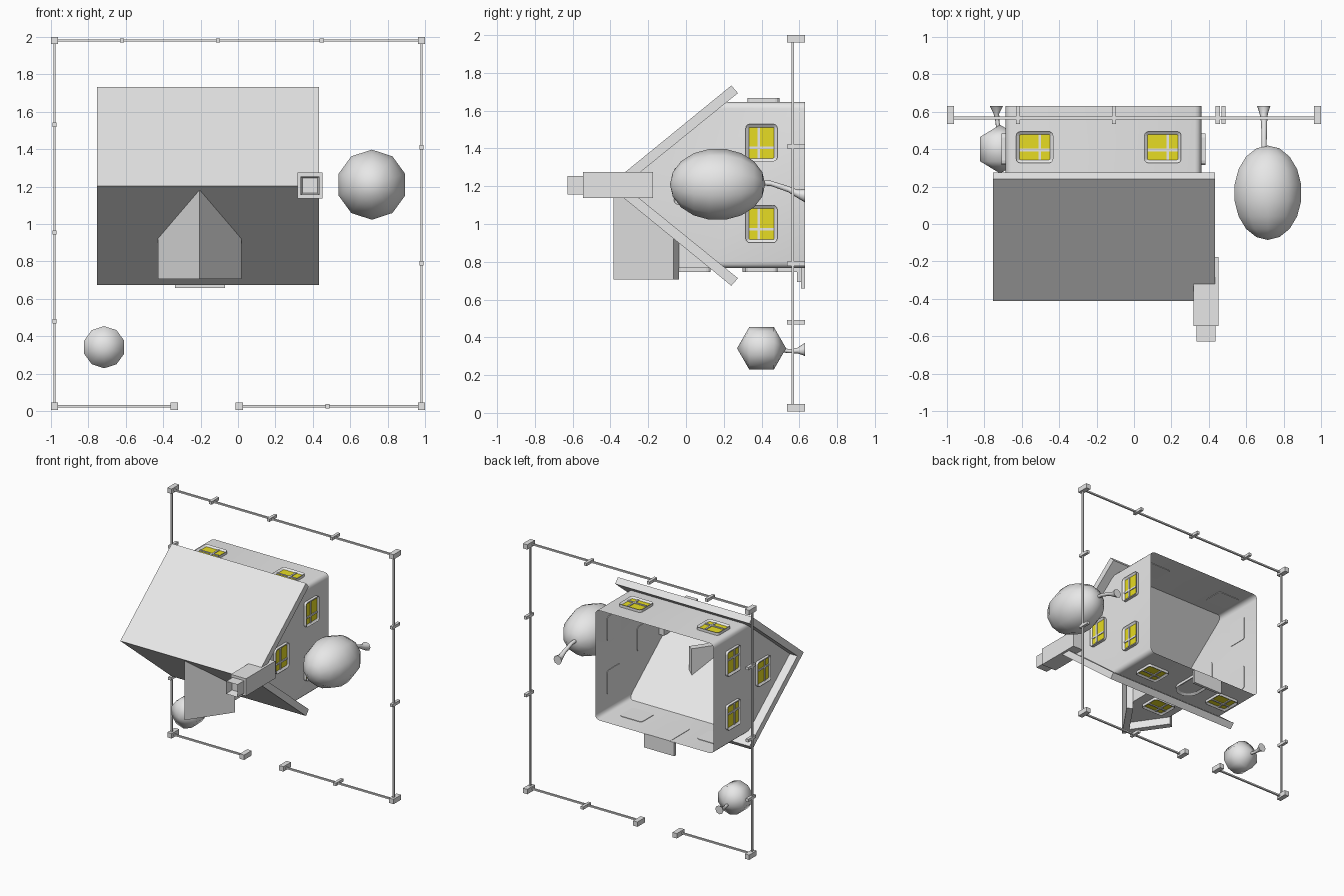
import bpy, bmesh, math
from mathutils import Matrix, Vector

if "Cube" in bpy.data.objects:
    bpy.data.objects.remove(bpy.data.objects["Cube"])


def material(name, rgb):
    m = bpy.data.materials.new(name)
    m.use_nodes = True
    m.diffuse_color = (*rgb, 1)
    m.node_tree.nodes["Principled BSDF"].inputs["Base Color"].default_value = (*rgb, 1)
    return m


GREY = material("plain grey", (0.8, 0.8, 0.8))
YELLOW = material("window yellow", (0.95, 0.85, 0.02))
GROUND = 0.63      # the house lies on its back: its ground is the plane y = GROUND
RIDGE = 1.203      # z of the main ridge


def finish(name, bm, smooth=None, normals=True):
    if normals:
        bmesh.ops.recalc_face_normals(bm, faces=bm.faces)
    mesh = bpy.data.meshes.new(name)
    bm.to_mesh(mesh)
    bm.free()
    mesh.materials.append(GREY)
    mesh.materials.append(YELLOW)
    ob = bpy.data.objects.new(name, mesh)
    bpy.context.collection.objects.link(ob)
    if smooth:
        bpy.ops.object.select_all(action="DESELECT")
        ob.select_set(True)
        bpy.context.view_layer.objects.active = ob
        bpy.ops.object.shade_smooth_by_angle(angle=math.radians(smooth))
    return ob


def add_box(bm, lo, hi):
    lo, hi = Vector(lo), Vector(hi)
    size = hi - lo
    mat = Matrix.Translation((lo + hi) / 2) @ Matrix.Diagonal((*size, 1))
    bmesh.ops.create_cube(bm, size=1, matrix=mat)


def box(name, lo, hi):
    bm = bmesh.new()
    add_box(bm, lo, hi)
    return finish(name, bm)


def add_prism(bm, points, depth):
    """Extrude a closed 3D outline along a vector; returns the end face."""
    base = bm.faces.new([bm.verts.new(p) for p in points])
    ext = bmesh.ops.extrude_face_region(bm, geom=[base], use_keep_orig=True)
    verts = [g for g in ext["geom"] if isinstance(g, bmesh.types.BMVert)]
    bmesh.ops.translate(bm, vec=depth, verts=verts)
    return next(g for g in ext["geom"] if isinstance(g, bmesh.types.BMFace))


def rounded(w, h, r, steps=3):
    """Rounded rectangle centred on the origin."""
    pts = []
    for i, (sx, sy) in enumerate([(1, 1), (-1, 1), (-1, -1), (1, -1)]):
        for k in range(steps + 1):
            a = math.pi / 2 * (i + k / steps)
            pts.append((sx * (w / 2 - r) + r * math.cos(a), sy * (h / 2 - r) + r * math.sin(a)))
    return pts


# Main walls: open rounded shell, trimmed by the two roof planes
bm = bmesh.new()
outline = [(x - 0.163, z + 1.206) for x, z in rounded(1.046, 0.878, 0.035)]
rings = [[bm.verts.new((x, y, z)) for x, z in outline] for y in (GROUND, -0.6)]
for i in range(len(outline)):
    j = (i + 1) % len(outline)
    bm.faces.new((rings[0][i], rings[0][j], rings[1][j], rings[1][i]))
for s in (1, -1):
    bmesh.ops.bisect_plane(bm, geom=bm.verts[:] + bm.edges[:] + bm.faces[:],
                           plane_co=(0, -0.36, RIDGE), plane_no=(0, -0.63, s * 0.777),
                           clear_outer=True)
finish("house_walls", bm, 35)

# Main roof: chevron with square-cut eaves
bm = bmesh.new()
profile = [(0.24, 0.53), (-0.41, 0), (0.24, -0.53), (0.275, -0.49), (-0.33, 0), (0.275, 0.49)]
add_prism(bm, [(-0.753, y, RIDGE + z) for y, z in profile], (1.186, 0, 0))
finish("main_roof", bm)

# Dormer roof: smaller chevron running into the main roof
DX = -0.205
bm = bmesh.new()
profile = [(0.223, -0.065), (0, -0.385), (-0.223, -0.065), (-0.181, -0.038), (0, -0.3), (0.181, -0.038)]
add_prism(bm, [(DX + x, y, 0.707) for x, y in profile], (0, 0, 0.47))
finish("dormer_roof", bm)

# Dormer walls: gable front and two triangular cheeks
bm = bmesh.new()
W = 0.18
front = [(-W, 0.2), (W, 0.2), (W, -0.05), (0, -0.32), (-W, -0.05)]
bm.faces.new([bm.verts.new((DX + x, y, 0.768)) for x, y in front])
for s in (-1, 1):
    cheek = [(0.2, 0.768), (-0.05, 0.768), (-0.05, 0.93)]
    bm.faces.new([bm.verts.new((DX + s * W, y, z)) for y, z in cheek])
bmesh.ops.remove_doubles(bm, verts=bm.verts, dist=0.001)
finish("dormer_walls", bm)


# Windows: rounded frame, sunk yellow pane, crossing bars
def window_mesh():
    bm = bmesh.new()
    pane = add_prism(bm, [(x, y, -0.004) for x, y in rounded(0.198, 0.168, 0.022)], (0, 0, 0.026))
    bmesh.ops.recalc_face_normals(bm, faces=bm.faces)
    bmesh.ops.inset_region(bm, faces=[pane], thickness=0.017)
    bmesh.ops.translate(bm, vec=(0, 0, -0.012), verts=pane.verts)
    pane.material_index = 1
    add_box(bm, (-0.034, -0.067, 0.008), (-0.02, 0.067, 0.016))
    add_box(bm, (-0.082, 0.008, 0.008), (0.082, 0.022, 0.016))
    return bm


def window(name, loc, normal):
    ob = finish(name, window_mesh())
    n, up = Vector(normal), Vector((0, -1, 0))
    rot = Matrix((up.cross(n), up, n)).transposed().to_4x4()
    ob.matrix_world = Matrix.Translation(loc) @ rot


for label, x, nx in (("left", 0.36, 1), ("right", -0.686, -1)):
    for i, (y, z) in enumerate([(0.4, 1.0), (0.4, 1.43), (0.02, RIDGE)]):
        window(f"{label}_window_{i + 1}", (x, y, z), (nx, 0, 0))
for i, x in enumerate((-0.53, 0.153)):
    window(f"rear_window_{i + 1}", (x, 0.41, 1.645), (0, 0, 1))
    window(f"front_window_{i + 1}", (x, 0.4, 0.767), (0, 0, -1))
window("dormer_window", (DX, 0.045, 0.767), (0, 0, -1))

# Arched door with a sunk panel
bm = bmesh.new()
arch = [(DX - 0.095, GROUND), (DX + 0.095, GROUND)]
arch += [(DX + 0.095 * math.cos(a), 0.395 - 0.095 * math.sin(a))
         for a in (math.pi * k / 10 for k in range(11))]
panel = add_prism(bm, [(x, y, 0.77) for x, y in arch], (0, 0, -0.025))
bmesh.ops.recalc_face_normals(bm, faces=bm.faces)
bmesh.ops.inset_region(bm, faces=[panel], thickness=0.02)
bmesh.ops.translate(bm, vec=(0, 0, 0.012), verts=panel.verts)
finish("front_door", bm)

# Door steps
box("upper_step", (-0.305, 0.587, 0.693), (-0.107, GROUND, 0.768))
box("lower_step", (-0.337, 0.608, 0.658), (-0.07, GROUND, 0.768))

# Chimney and its hollow pot
box("chimney_stack", (0.318, -0.545, 1.137), (0.452, -0.175, 1.275))
bm = bmesh.new()
square = [(-1, -1), (1, -1), (1, 1), (-1, 1)]
top = add_prism(bm, [(0.385 + 0.05 * a, -0.545, 1.205 + 0.05 * b) for a, b in square], (0, -0.083, 0))
bmesh.ops.recalc_face_normals(bm, faces=bm.faces)
bmesh.ops.inset_region(bm, faces=[top], thickness=0.015)
bmesh.ops.translate(bm, vec=(0, 0.06, 0), verts=top.verts)
finish("chimney_pot", bm)


# Trees: faceted crown on a flared, bent trunk
def tree(name, centre, radius, height, rings, path):
    bm = bmesh.new()
    mat = (Matrix.Translation(centre) @ Matrix.Diagonal((radius, height, radius, 1))
           @ Matrix.Rotation(math.pi / 2, 4, "X"))
    bmesh.ops.create_uvsphere(bm, u_segments=10, v_segments=rings, radius=1, matrix=mat)
    finish(name + "_crown", bm, 80)
    bm = bmesh.new()
    loops = []
    for x, y, z, r in path:
        loops.append([bm.verts.new((x + r * math.cos(k * math.pi / 4), y, z + r * math.sin(k * math.pi / 4)))
                      for k in range(8)])
    for a, b in zip(loops, loops[1:]):
        for k in range(8):
            bm.faces.new((a[k], a[k - 1], b[k - 1], b[k]))
    bm.faces.new(loops[0])
    bm.faces.new(loops[-1])
    finish(name + "_trunk", bm, 50)


tree("big_tree", (0.715, 0.167, 1.21), 0.19, 0.252, 9,
     [(0.695, 0.38, 1.22, 0.014), (0.695, 0.45, 1.215, 0.014), (0.695, 0.54, 1.185, 0.016),
      (0.693, 0.59, 1.16, 0.022), (0.693, GROUND, 1.15, 0.036)])
tree("small_tree", (-0.715, 0.4, 0.342), 0.13, 0.13, 3,
     [(-0.72, 0.48, 0.335, 0.012), (-0.73, 0.55, 0.327, 0.011), (-0.735, 0.59, 0.33, 0.015),
      (-0.735, GROUND, 0.336, 0.035)])


# Fence: heavy corner and gate posts, light posts, thin rails
def post(name, x, z, size):
    box(name, (x - size / 2, 0.535, z - size / 2), (x + size / 2, GROUND, z + size / 2))


E, NEAR, FAR = 0.98, 0.027, 1.98
for i, (x, z) in enumerate([(-E, NEAR), (E, NEAR), (-E, FAR), (E, FAR), (-0.34, NEAR), (0.007, NEAR)]):
    post(f"main_post_{i + 1}", x, z, 0.039)
light = [(-0.62, FAR), (-0.107, FAR), (0.448, FAR), (E, 1.41), (E, 0.79),
         (-E, 1.53), (-E, 0.955), (-E, 0.48), (0.478, NEAR)]
for i, (x, z) in enumerate(light):
    post(f"light_post_{i + 1}", x, z, 0.023)
rails = [(-E, NEAR, -E, FAR), (E, NEAR, E, FAR), (-E, FAR, E, FAR), (-E, NEAR, -0.34, NEAR), (0.007, NEAR, E, NEAR)]
t = 0.006
for i, (x0, z0, x1, z1) in enumerate(rails):
    box(f"fence_rail_{i + 1}", (x0 - t, 0.559, z0 - t), (x1 + t, 0.573, z1 + t))
